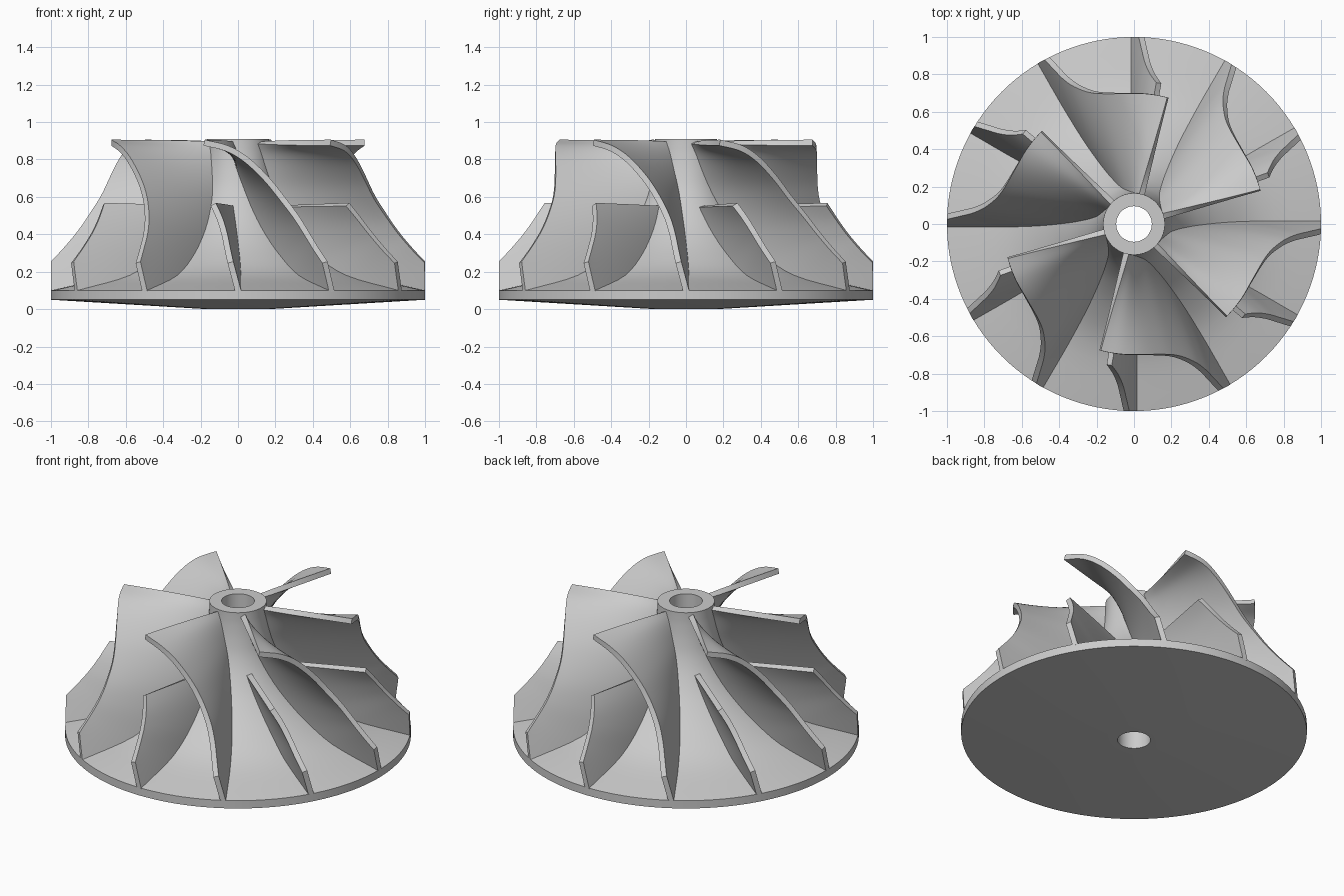
import bpy, bmesh, math
from mathutils import Vector

if "Cube" in bpy.data.objects:
    bpy.data.objects.remove(bpy.data.objects["Cube"])

# Matching stations along the blade, inlet to rim: (radius, height, wrap angle in degrees)
HUB = [(.165, .89, -45), (.168, .83, -36), (.18, .74, -26), (.205, .64, -16), (.255, .535, -9),
       (.34, .42, -4), (.48, .295, -1), (.68, .18, 0), (1, .1, 0)]
SHROUD = [(.70, .89, -45), (.70, .86, -35), (.70, .80, -26.5), (.715, .70, -18), (.745, .60, -12),
          (.80, .50, -7.5), (.86, .41, -5), (.93, .325, -3.5), (1, .25, -2.3)]
COUNT = 6
THICK = 0.032


def sample(table, u):
    """Smooth curve through the stations."""
    n = len(table) - 1
    i = min(int(u), n - 1)
    f = u - i
    P = [Vector(p) for p in table]
    b, c = P[i], P[i + 1]
    a = P[i - 1] if i > 0 else 2 * b - c
    d = P[i + 2] if i + 2 <= n else 2 * c - b
    return 0.5 * (2 * b + (c - a) * f + (2 * a - 5 * b + 4 * c - d) * f * f
                  + (3 * b - a - 3 * c + d) * f ** 3)


def finish(name, bm):
    mesh = bpy.data.meshes.new(name)
    bm.to_mesh(mesh)
    bm.free()
    ob = bpy.data.objects.new(name, mesh)
    bpy.context.collection.objects.link(ob)
    bpy.ops.object.select_all(action='DESELECT')
    ob.select_set(True)
    bpy.context.view_layer.objects.active = ob
    return ob


def blade(name, hub_start, shroud_start, nu=40, nv=12):
    bm = bmesh.new()
    end = len(HUB) - 1
    grid = []
    for i in range(nu + 1):
        t = i / nu
        h = sample(HUB, hub_start + (end - hub_start) * t)
        s = sample(SHROUD, shroud_start + (end - shroud_start) * t)
        row = []
        for j in range(nv + 1):
            v = -0.05 + 1.05 * j / nv          # root sinks into the hub
            r, z, a = h.lerp(s, v) if v >= 0 else h + (s - h) * v
            a = math.radians(a)
            row.append(bm.verts.new((r * math.cos(a), r * math.sin(a), z)))
        grid.append(row)
    for i in range(nu):
        for j in range(nv):
            bm.faces.new((grid[i][j], grid[i + 1][j], grid[i + 1][j + 1], grid[i][j + 1]))
    ob = finish(name, bm)
    mod = ob.modifiers.new("thickness", 'SOLIDIFY')
    mod.thickness = THICK
    mod.offset = 0
    bpy.ops.object.modifier_apply(modifier=mod.name)
    bpy.ops.object.shade_smooth_by_angle(angle=math.radians(35))
    return ob


def ring(ob, offset):
    """Repeat a blade around the axis."""
    ob.rotation_euler.z = math.radians(offset)
    for k in range(1, COUNT):
        c = ob.copy()
        c.name = f"{ob.name}_{k + 1}"
        c.rotation_euler.z = math.radians(offset + 360 / COUNT * k)
        bpy.context.collection.objects.link(c)


# Hub with back disc and bore, turned from one profile
curve = [sample(HUB, u / 4) for u in range(8 * 4 + 1)]
profile = [(.095, 0), (.17, 0), (1, .05)] + [(p.x, p.y) for p in reversed(curve)]
profile += [(.165, .91), (.095, .91)]
SEG = 128
bm = bmesh.new()
rings = [[bm.verts.new((r * math.cos(2 * math.pi * k / SEG), r * math.sin(2 * math.pi * k / SEG), z))
          for k in range(SEG)] for r, z in profile]
for i in range(len(rings)):
    a, b = rings[i], rings[(i + 1) % len(rings)]
    for k in range(SEG):
        m = (k + 1) % SEG
        bm.faces.new((a[k], a[m], b[m], b[k]))
bmesh.ops.recalc_face_normals(bm, faces=bm.faces)
finish("hub", bm)
bpy.ops.object.shade_smooth_by_angle(angle=math.radians(30))

# Full blades and the shorter blades between them
ring(blade("main_blade", 0, 0), 0)
ring(blade("splitter_blade", 3.87, 4.4), 30)
